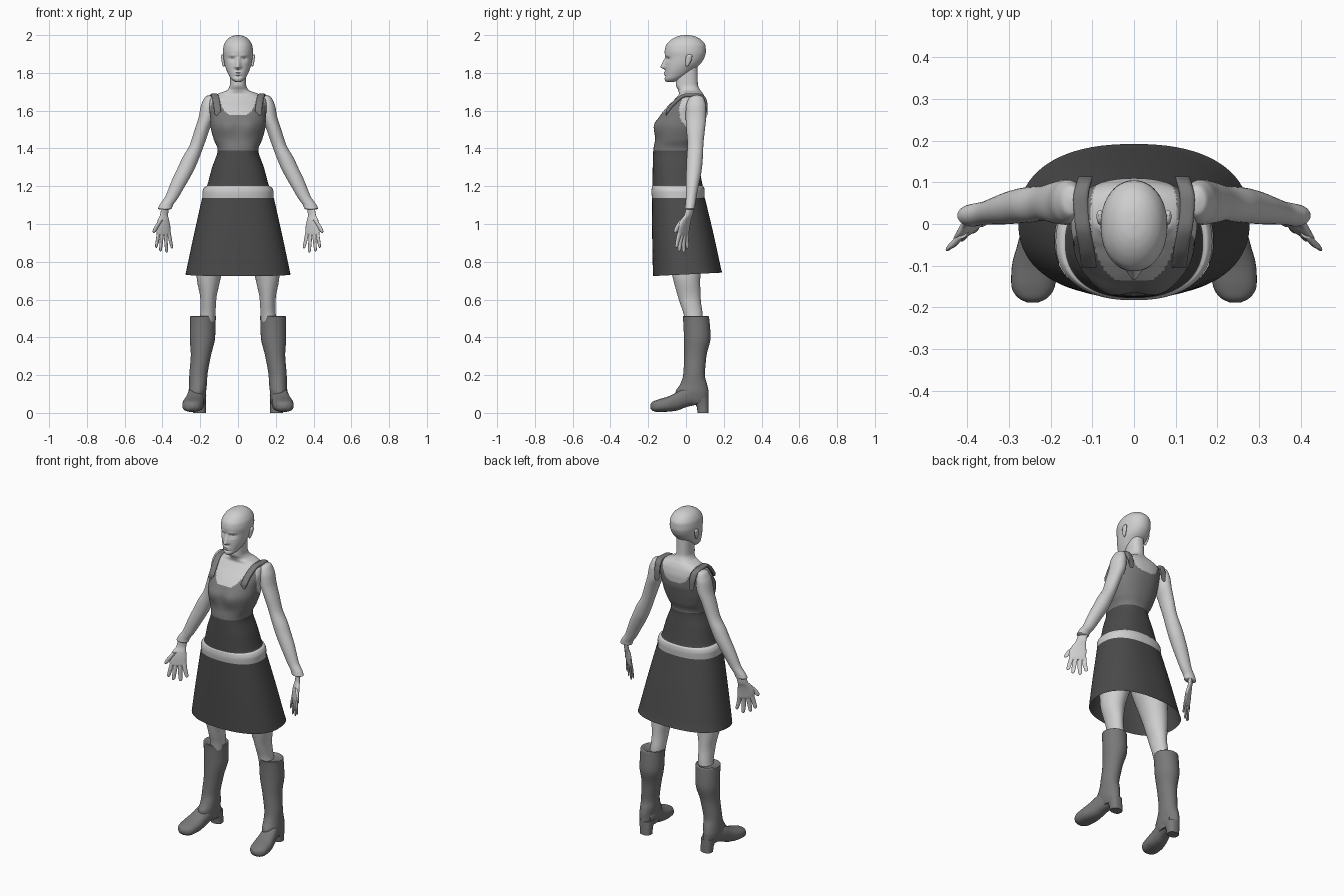
import bpy, bmesh, math


def material(name, v):
    m = bpy.data.materials.new(name)
    m.diffuse_color = (v, v, v, 1)
    return m


SKIN = material("pale grey skin", 0.62)
TOP = material("mid grey top", 0.19)
SKIRT = material("dark grey skirt", 0.07)
BOOT = material("boot grey", 0.19)


def smooth_rings(rings, steps):
    """Monotone cubic interpolation between control rings."""
    n, out = len(rings), []

    def tangent(i, k):
        if i == 0 or i == n - 1:
            a = min(i, n - 2)
            return rings[a + 1][k] - rings[a][k]
        a = rings[i][k] - rings[i - 1][k]
        b = rings[i + 1][k] - rings[i][k]
        return 0 if a * b <= 0 else 2 * a * b / (a + b)

    for i in range(n - 1):
        for s in range(steps):
            t = s / steps
            t2, t3 = t * t, t * t * t
            out.append([(2*t3 - 3*t2 + 1) * rings[i][k] + (t3 - 2*t2 + t) * tangent(i, k)
                        + (3*t2 - 2*t3) * rings[i + 1][k] + (t3 - t2) * tangent(i + 1, k)
                        for k in range(5)])
    out.append(list(rings[-1]))
    return out


def loft(name, rings, mats, axis='z', power=2.0, segs=32, steps=5, cap=True,
         mirror=False, shape=None, rule=None):
    """Rings are (position, x centre, x half width, low, high) along the z or y axis."""
    bm = bmesh.new()
    loops = []
    for p, c, h, lo, hi in smooth_rings(rings, steps):
        loop = []
        for j in range(segs):
            a = 2 * math.pi * j / segs
            ca, sa = math.cos(a), math.sin(a)
            x = c + h * math.copysign(abs(ca) ** (2 / power), ca)
            w = (lo + hi) / 2 + (hi - lo) / 2 * math.copysign(abs(sa) ** (2 / power), sa)
            co = (x, w, p) if axis == 'z' else (x, p, w)
            loop.append(bm.verts.new(shape(*co) if shape else co))
        loops.append(loop)
    for a, b in zip(loops, loops[1:]):
        for j in range(segs):
            k = (j + 1) % segs
            bm.faces.new((a[j], a[k], b[k], b[j]))
    if cap:
        bm.faces.new(loops[0])
        bm.faces.new(loops[-1])
    bmesh.ops.recalc_face_normals(bm, faces=bm.faces)
    for f in bm.faces:
        f.smooth = True
        if rule:
            f.material_index = rule(f.calc_center_median())
    me = bpy.data.meshes.new(name)
    bm.to_mesh(me)
    bm.free()
    for m in mats:
        me.materials.append(m)
    ob = bpy.data.objects.new(name, me)
    bpy.context.collection.objects.link(ob)
    bpy.context.view_layer.objects.active = ob
    bpy.ops.object.select_all(action='DESELECT')
    ob.select_set(True)
    bpy.ops.object.shade_smooth_by_angle(angle=math.radians(50))
    if mirror:
        ob.modifiers.new("mirror", 'MIRROR').use_mirror_merge = False
    return ob


def gauss(d, s):
    return math.exp(-(d / s) ** 2)


# torso with neck: bare hips, dark waist panel and tank top by height and outline
def bust(x, y, z):
    if y < -0.03:
        y -= 0.016 * gauss(abs(x) - 0.062, 0.05) * gauss(z - 1.515, 0.05)
    return x, y, z


def torso_colour(c):
    x = abs(c.x)
    if c.z < 1.2:
        return 0
    if c.z < 1.39:
        return 2
    neckline = 1.575 if c.y < 0.02 else 1.59
    if c.z > neckline + 0.11 * (x / 0.105) ** 4:
        return 0
    if x > 0.09 and ((c.y - 0.015) / 0.05) ** 2 + ((c.z - 1.6) / 0.085) ** 2 < 1:
        return 0
    return 1


loft("torso", [
    (0.94, 0, 0.06, -0.07, 0.05), (1.00, 0, 0.165, -0.145, 0.09), (1.10, 0, 0.18, -0.168, 0.093),
    (1.14, 0, 0.188, -0.180, 0.097), (1.17, 0, 0.188, -0.183, 0.099), (1.195, 0, 0.177, -0.18, 0.095),
    (1.20, 0, 0.166, -0.178, 0.09), (1.30, 0, 0.137, -0.176, 0.07), (1.39, 0, 0.108, -0.173, 0.056),
    (1.45, 0, 0.129, -0.163, 0.075), (1.52, 0, 0.146, -0.160, 0.096), (1.57, 0, 0.148, -0.138, 0.108),
    (1.62, 0, 0.152, -0.100, 0.11), (1.66, 0, 0.146, -0.060, 0.103), (1.69, 0, 0.105, -0.037, 0.09),
    (1.71, 0, 0.056, -0.042, 0.075), (1.74, 0, 0.043, -0.054, 0.063), (1.83, 0, 0.042, -0.05, 0.06)],
    [SKIN, TOP, SKIRT], power=2.3, segs=112, steps=8, shape=bust, rule=torso_colour)

# shoulder straps of the top
loft("shoulder_strap", [
    (-0.105, 0.108, 0.018, 1.575, 1.605), (-0.06, 0.114, 0.018, 1.63, 1.658),
    (0.0, 0.124, 0.018, 1.672, 1.691), (0.06, 0.128, 0.018, 1.672, 1.691),
    (0.1, 0.12, 0.018, 1.63, 1.675), (0.114, 0.116, 0.017, 1.57, 1.64)],
    [TOP], axis='y', power=3, mirror=True)

# flared open skirt, hem slightly raised at the back
loft("skirt", [
    (1.138, 0, 0.190, -0.180, 0.100), (0.95, 0, 0.232, -0.179, 0.145), (0.733, 0, 0.278, -0.175, 0.192)],
    [SKIRT], power=2.35, segs=80, steps=8, cap=False,
    shape=lambda x, y, z: (x, y, z + (0.05 * y if z < 0.76 else 0)))


# head with nose, eye sockets, lips and brow shaped into the surface
def face(x, y, z):
    if y < -0.03:
        ax = abs(x)
        t = min(max((1.885 - z) / 0.05, 0), 1) if z > 1.828 else max(0, 1 - (1.828 - z) / 0.012)
        y -= 0.024 * t * gauss(x, 0.008 + 0.007 * t)
        y += 0.011 * gauss(ax - 0.032, 0.016) * gauss(z - 1.872, 0.011)
        y -= 0.006 * gauss(ax - 0.032, 0.011) * gauss(z - 1.869, 0.005)
        y -= 0.004 * gauss(ax - 0.03, 0.02) * gauss(z - 1.892, 0.007)
        y -= 0.007 * gauss(x, 0.018) * (gauss(z - 1.802, 0.004) + gauss(z - 1.791, 0.005))
        y += 0.004 * gauss(x, 0.02) * gauss(z - 1.781, 0.005)
    return x, y, z


loft("head", [
    (1.752, 0, 0.012, -0.10, -0.065), (1.757, 0, 0.024, -0.109, -0.045), (1.77, 0, 0.038, -0.113, -0.02),
    (1.79, 0, 0.05, -0.111, 0.012), (1.82, 0, 0.063, -0.111, 0.045), (1.85, 0, 0.072, -0.110, 0.078),
    (1.88, 0, 0.077, -0.109, 0.097), (1.91, 0, 0.080, -0.113, 0.105), (1.94, 0, 0.077, -0.108, 0.104),
    (1.97, 0, 0.063, -0.085, 0.086), (1.99, 0, 0.04, -0.053, 0.056), (1.997, 0, 0.022, -0.03, 0.033),
    (2.0, 0, 0.003, -0.003, 0.005)],
    [SKIN], power=2.1, segs=128, steps=7, shape=face)

# ears
loft("ear", [
    (1.833, 0.074, 0.003, 0.002, 0.008), (1.842, 0.076, 0.007, -0.003, 0.016),
    (1.87, 0.080, 0.008, -0.003, 0.03), (1.89, 0.082, 0.008, 0.002, 0.034),
    (1.898, 0.082, 0.003, 0.012, 0.026)], [SKIN], segs=16, mirror=True)

# arms, ending in a flared cuff at the wrist
loft("arm", [
    (1.682, 0.147, 0.006, 0.05, 0.065), (1.675, 0.15, 0.022, 0.025, 0.088), (1.65, 0.154, 0.033, 0.008, 0.1),
    (1.62, 0.158, 0.04, 0.0, 0.106), (1.57, 0.165, 0.042, -0.002, 0.107), (1.50, 0.190, 0.039, 0.002, 0.1),
    (1.42, 0.217, 0.038, 0.008, 0.092), (1.35, 0.250, 0.045, 0.004, 0.089), (1.30, 0.272, 0.046, 0.002, 0.085),
    (1.25, 0.297, 0.045, 0.0, 0.077), (1.20, 0.322, 0.041, -0.001, 0.067), (1.14, 0.352, 0.036, -0.001, 0.055),
    (1.10, 0.380, 0.036, -0.004, 0.049), (1.082, 0.387, 0.037, -0.006, 0.047), (1.076, 0.388, 0.022, 0.0, 0.038)],
    [SKIN], mirror=True)


# hands: palm faces forward, turned so the thumb side leads
def turn(x, y, z):
    return x, y - (x - 0.39) * 0.7, z


loft("palm", [
    (1.09, 0.386, 0.02, 0.004, 0.036), (1.05, 0.391, 0.021, 0.0, 0.03), (1.02, 0.395, 0.030, -0.014, 0.018),
    (0.98, 0.396, 0.038, -0.022, 0.007), (0.95, 0.393, 0.036, -0.024, 0.0), (0.937, 0.391, 0.028, -0.02, -0.006)],
    [SKIN], power=2.4, segs=24, mirror=True, shape=turn)
for name, bx, tx, tz in [("index_finger", 0.420, 0.432, 0.874), ("middle_finger", 0.402, 0.410, 0.855),
                         ("ring_finger", 0.384, 0.378, 0.848), ("little_finger", 0.366, 0.350, 0.870)]:
    mx, mz = (bx + tx) / 2, (0.955 + tz) / 2
    loft(name, [(0.955, bx, 0.010, -0.022, -0.002), (mz, mx, 0.009, -0.027, -0.010),
                (tz + 0.008, tx, 0.007, -0.027, -0.014), (tz, tx, 0.002, -0.022, -0.018)],
         [SKIN], segs=12, mirror=True, shape=turn)
loft("thumb", [(1.02, 0.408, 0.012, -0.02, 0.004), (0.985, 0.431, 0.012, -0.026, -0.006),
               (0.963, 0.442, 0.010, -0.026, -0.010), (0.952, 0.446, 0.003, -0.02, -0.014)],
     [SKIN], segs=12, mirror=True, shape=turn)

# legs
loft("leg", [
    (0.45, 0.172, 0.045, 0.0, 0.09), (0.52, 0.160, 0.040, -0.012, 0.088), (0.60, 0.157, 0.042, -0.038, 0.078),
    (0.70, 0.156, 0.061, -0.066, 0.075), (0.80, 0.141, 0.075, -0.09, 0.085), (0.90, 0.116, 0.088, -0.11, 0.092),
    (1.00, 0.095, 0.09, -0.12, 0.092), (1.08, 0.09, 0.07, -0.10, 0.07)], [SKIN], mirror=True)

# boots: shaft, foot and heel
loft("boot_shaft", [
    (0.505, 0.182, 0.045, 0.0, 0.1), (0.513, 0.184, 0.062, -0.012, 0.115), (0.510, 0.185, 0.069, -0.017, 0.121),
    (0.49, 0.186, 0.068, -0.015, 0.124), (0.40, 0.188, 0.067, -0.011, 0.130), (0.30, 0.197, 0.053, -0.010, 0.108),
    (0.20, 0.210, 0.048, -0.015, 0.100), (0.15, 0.212, 0.047, -0.032, 0.112), (0.11, 0.215, 0.046, -0.055, 0.119),
    (0.07, 0.212, 0.042, -0.05, 0.119), (0.05, 0.208, 0.036, -0.02, 0.112)], [BOOT], mirror=True)
loft("boot_foot", [
    (0.09, 0.205, 0.03, 0.05, 0.12), (0.05, 0.210, 0.042, 0.042, 0.14), (0.0, 0.220, 0.046, 0.03, 0.135),
    (-0.05, 0.230, 0.050, 0.012, 0.108), (-0.10, 0.237, 0.056, 0.006, 0.085), (-0.15, 0.242, 0.052, 0.005, 0.07),
    (-0.178, 0.243, 0.034, 0.012, 0.058), (-0.189, 0.243, 0.012, 0.025, 0.045)],
    [BOOT], axis='y', power=2.4, mirror=True)
loft("boot_heel", [
    (0.0, 0.204, 0.034, 0.062, 0.120), (0.03, 0.205, 0.035, 0.057, 0.120), (0.08, 0.208, 0.040, 0.03, 0.119)],
    [BOOT], power=2.5, mirror=True)
